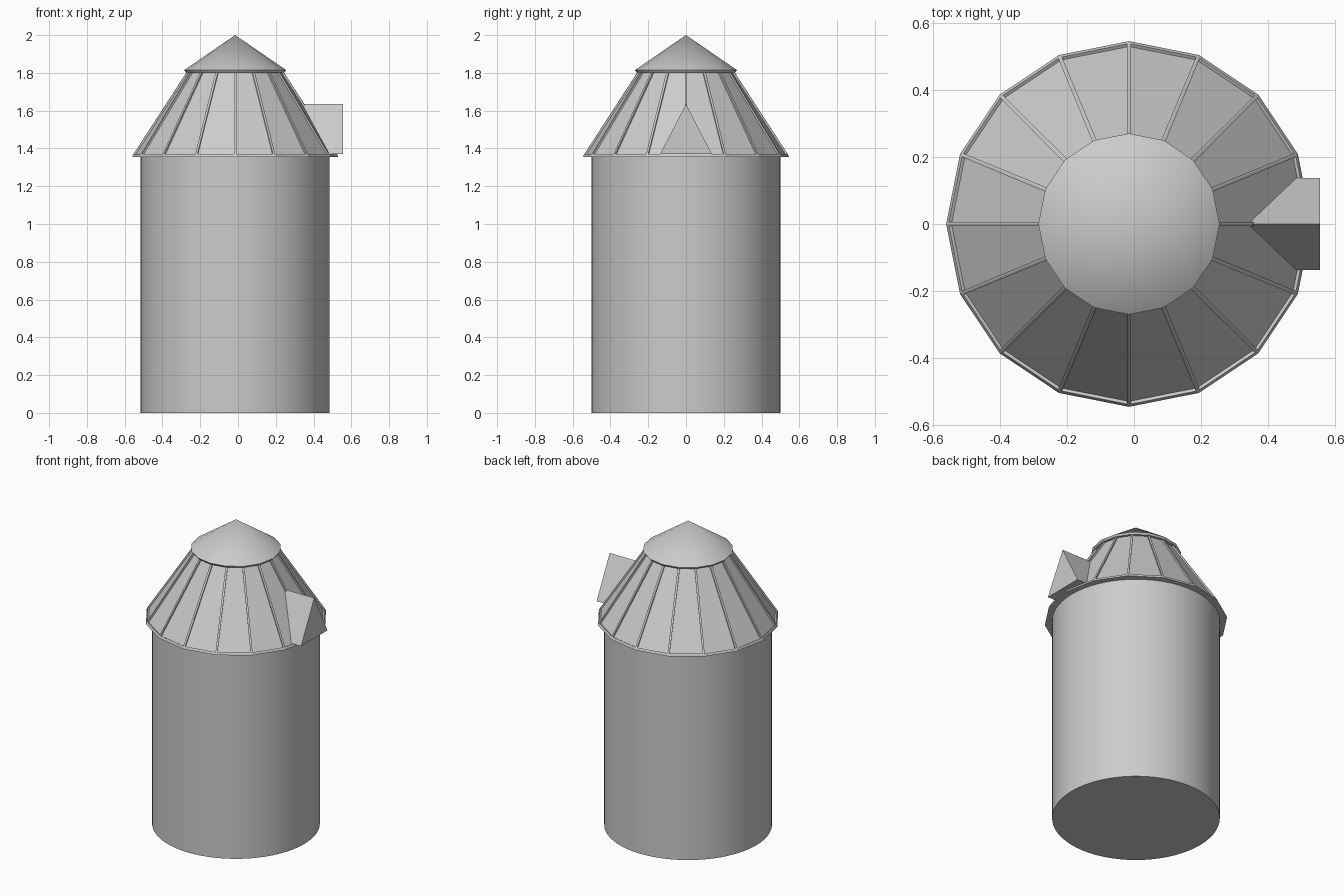
import bpy, bmesh, math

if "Cube" in bpy.data.objects:
    bpy.data.objects.remove(bpy.data.objects["Cube"])

CX = -0.015   # silo axis; the dormer sticks out to +x
SIDES = 16


def finish(bm, name, smooth=None):
    bmesh.ops.recalc_face_normals(bm, faces=bm.faces)
    me = bpy.data.meshes.new(name)
    bm.to_mesh(me)
    bm.free()
    ob = bpy.data.objects.new(name, me)
    bpy.context.collection.objects.link(ob)
    if smooth:
        bpy.ops.object.select_all(action='DESELECT')
        ob.select_set(True)
        bpy.context.view_layer.objects.active = ob
        bpy.ops.object.shade_smooth_by_angle(angle=math.radians(smooth))
    return ob


def revolve(profile, sides):
    """Closed stack of rings from (radius, z); radius 0 makes a point."""
    bm = bmesh.new()
    rings = []
    for r, z in profile:
        n = sides if r > 0 else 1
        rings.append([bm.verts.new((CX + r * math.cos(2 * math.pi * i / sides),
                                    r * math.sin(2 * math.pi * i / sides), z))
                      for i in range(n)])
    for a, b in zip(rings, rings[1:]):
        for i in range(sides):
            j = (i + 1) % sides
            if len(b) == 1:
                bm.faces.new((a[i], a[j], b[0]))
            else:
                bm.faces.new((a[i], a[j], b[j], b[i]))
    for ring in (rings[0], rings[-1]):
        if len(ring) > 1:
            bm.faces.new(ring)
    return bm


# Round silo wall
finish(revolve([(0.5, 0), (0.5, 1.36)], 64), "silo_wall", 30)

# Faceted roof: each panel is sunk between raised ribs and an eave rim
bm = revolve([(0.545, 1.355), (0.541, 1.366), (0.25, 1.815)], SIDES)
bmesh.ops.recalc_face_normals(bm, faces=bm.faces)
panels = [f for f in bm.faces if len(f.verts) == 4 and f.calc_center_median().z > 1.5]
bmesh.ops.inset_individual(bm, faces=panels, thickness=0.009, depth=0)
bmesh.ops.inset_individual(bm, faces=panels, thickness=0.0005, depth=-0.01)
finish(bm, "roof_panels")

# Smooth conical cap
finish(revolve([(0.262, 1.803), (0.27, 1.815), (0.0, 2.0)], SIDES), "roof_cap", 40)

# Gabled dormer running into the roof
bm = bmesh.new()
back, front = [[bm.verts.new((x, y, z)) for y, z in ((-0.137, 1.37), (0.137, 1.37), (0, 1.635))]
               for x in (0.28, 0.555)]
bm.faces.new(back)
bm.faces.new(front)
for i in range(3):
    j = (i + 1) % 3
    bm.faces.new((back[i], back[j], front[j], front[i]))
finish(bm, "dormer")
